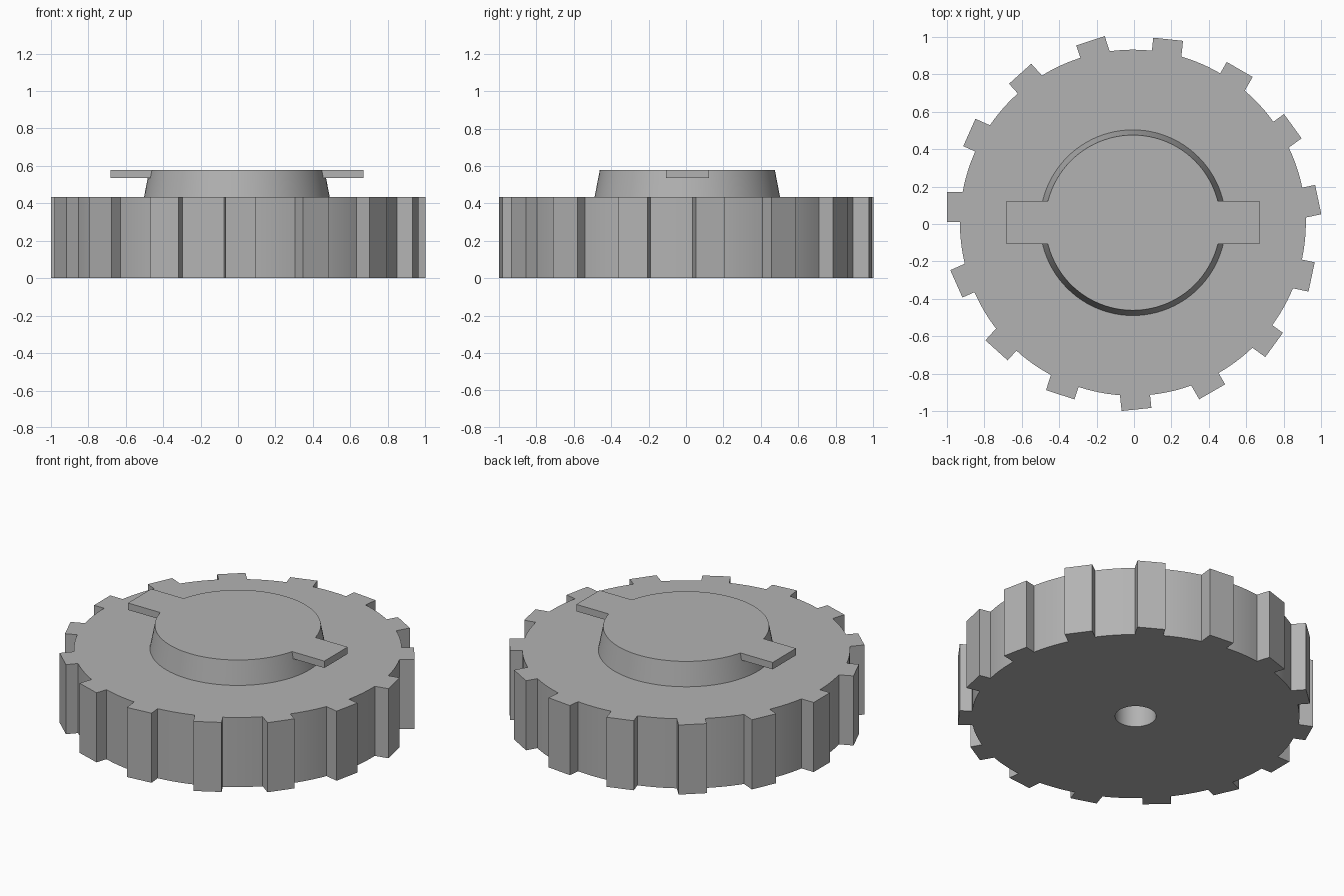
import bpy, bmesh, math
from mathutils import Vector

if "Cube" in bpy.data.objects:
    bpy.data.objects.remove(bpy.data.objects["Cube"], do_unlink=True)

CENTER = Vector((-0.006, 0.007, 0))
TEETH = 15
ROOT_R, TIP_R = 0.924, 0.994
TOOTH_START, TOOTH_END = -0.165, -0.005   # teeth sit to one side of their spoke
BODY_TOP, HUB_TOP = 0.433, 0.578

grey = bpy.data.materials.new("plain_grey")
grey.use_nodes = True
colour = (0.45, 0.45, 0.45, 1)
grey.diffuse_color = colour
grey.node_tree.nodes["Principled BSDF"].inputs["Base Color"].default_value = colour


def make_object(name, bm):
    bmesh.ops.recalc_face_normals(bm, faces=bm.faces)
    mesh = bpy.data.meshes.new(name)
    bm.to_mesh(mesh)
    bm.free()
    mesh.materials.append(grey)
    obj = bpy.data.objects.new(name, mesh)
    obj.location = CENTER
    bpy.context.collection.objects.link(obj)
    return obj


def cone(name, r1, r2, z1, z2, segments):
    bm = bmesh.new()
    bmesh.ops.create_cone(bm, cap_ends=True, segments=segments,
                          radius1=r1, radius2=r2, depth=z2 - z1)
    bmesh.ops.translate(bm, verts=bm.verts, vec=(0, 0, (z1 + z2) / 2))
    return make_object(name, bm)


def activate(obj):
    bpy.ops.object.select_all(action='DESELECT')
    obj.select_set(True)
    bpy.context.view_layer.objects.active = obj


def combine(obj, other, operation):
    bpy.context.view_layer.update()
    activate(obj)
    mod = obj.modifiers.new(operation.lower(), 'BOOLEAN')
    mod.object = other
    mod.operation = operation
    mod.solver = 'EXACT'
    bpy.ops.object.modifier_apply(modifier=mod.name)
    bpy.data.objects.remove(other, do_unlink=True)


def gear_outline(arc_steps=6):
    points = []
    step = math.tau / TEETH
    for k in range(TEETH):
        a = (k + 0.5) * step
        out = Vector((math.cos(a), math.sin(a), 0))
        side = Vector((-math.sin(a), math.cos(a), 0))
        # square tooth: two tip corners after its root corner
        root = math.sqrt(ROOT_R ** 2 - TOOTH_START ** 2)
        points.append(out * root + side * TOOTH_START)
        points.append(out * TIP_R + side * TOOTH_START)
        points.append(out * TIP_R + side * TOOTH_END)
        # rim arc up to the next tooth
        a1 = a + math.asin(TOOTH_END / ROOT_R)
        a2 = a + step + math.asin(TOOTH_START / ROOT_R)
        for i in range(arc_steps):
            t = a1 + (a2 - a1) * i / arc_steps
            points.append(Vector((math.cos(t), math.sin(t), 0)) * ROOT_R)
    return points


# Toothed body with a blind hole underneath
bm = bmesh.new()
base = bm.faces.new([bm.verts.new(p) for p in gear_outline()])
top = bmesh.ops.extrude_face_region(bm, geom=[base], use_keep_orig=True)
bmesh.ops.translate(bm, vec=(0, 0, BODY_TOP),
                    verts=[v for v in top["geom"] if isinstance(v, bmesh.types.BMVert)])
body = make_object("toothed_body", bm)
combine(body, cone("hole_cutter", 0.116, 0.116, -0.1, 0.4, 48), 'DIFFERENCE')

# Tapered hub with a cross bar flush with its top
hub = cone("tapered_hub", 0.496, 0.468, BODY_TOP, HUB_TOP, 96)
bm = bmesh.new()
bmesh.ops.create_cube(bm, size=1)
bmesh.ops.scale(bm, verts=bm.verts, vec=(1.352, 0.23, 0.043))
bmesh.ops.translate(bm, verts=bm.verts, vec=(0, 0, HUB_TOP - 0.0215))
combine(hub, make_object("cross_bar", bm), 'UNION')

for obj in (body, hub):
    activate(obj)
    bpy.ops.object.shade_smooth_by_angle(angle=math.radians(30))
